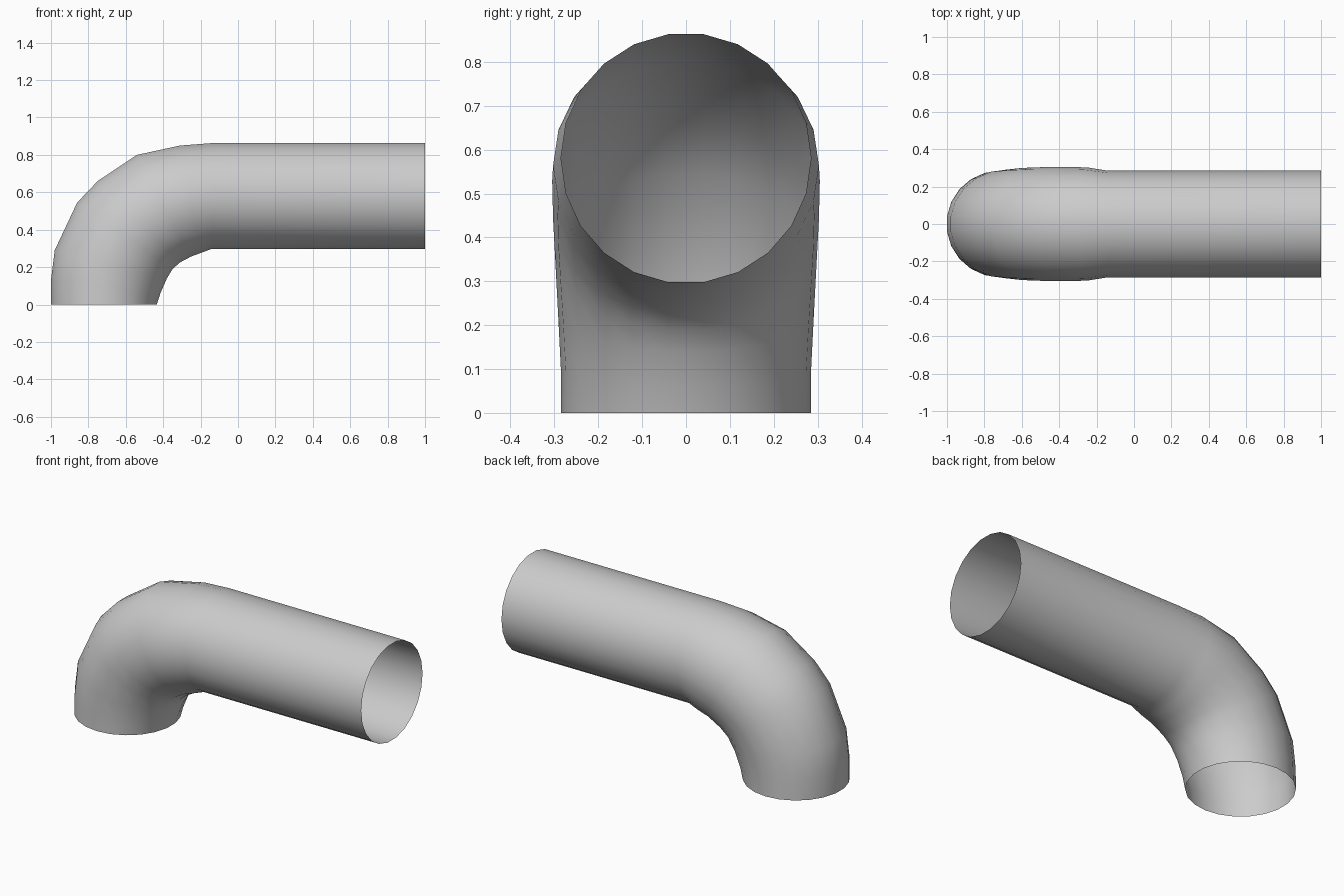
import bpy, bmesh, math
from mathutils import Vector

if "Cube" in bpy.data.objects:
    bpy.data.objects.remove(bpy.data.objects["Cube"])

SIDES = 22

# Each ring: outer (x, z), inner (x, z), half width in y
rings = [
    ((-1.0, 0.0), (-0.434, 0.0), 0.285),
    ((-1.0, 0.13), (-0.415, 0.06), 0.285),
    ((-0.98, 0.29), (-0.38, 0.14), 0.291),
    ((-0.86, 0.545), (-0.35, 0.19), 0.299),
    ((-0.75, 0.66), (-0.31, 0.225), 0.303),
    ((-0.54, 0.80), (-0.25, 0.257), 0.305),
    ((-0.31, 0.85), (-0.195, 0.277), 0.303),
    ((-0.14, 0.863), (-0.14, 0.298), 0.285),
    ((1.0, 0.863), (1.0, 0.298), 0.285),
]

# Open elbow pipe: slightly swollen in the bend, straight to the right
bm = bmesh.new()
loops = []
for outer, inner, width in rings:
    o = Vector((outer[0], 0, outer[1]))
    i = Vector((inner[0], 0, inner[1]))
    centre, radius = (o + i) / 2, (o - i) / 2
    radius /= math.cos(math.pi / SIDES)
    loop = []
    for k in range(SIDES):
        a = 2 * math.pi * (k + 0.5) / SIDES
        loop.append(bm.verts.new(centre + radius * math.cos(a)
                                 + Vector((0, width * math.sin(a), 0))))
    loops.append(loop)
for a, b in zip(loops, loops[1:]):
    for k in range(SIDES):
        n = (k + 1) % SIDES
        bm.faces.new((a[k], a[n], b[n], b[k]))
bmesh.ops.recalc_face_normals(bm, faces=bm.faces)
# Make sure the skin faces outwards
bm.normal_update()
top = max(bm.faces, key=lambda f: f.calc_center_median().z)
if top.normal.z < 0:
    bmesh.ops.reverse_faces(bm, faces=bm.faces)

mesh = bpy.data.meshes.new("elbow_pipe")
bm.to_mesh(mesh)
bm.free()
pipe = bpy.data.objects.new("elbow_pipe", mesh)
bpy.context.collection.objects.link(pipe)
bpy.context.view_layer.objects.active = pipe
pipe.select_set(True)
bpy.ops.object.shade_smooth_by_angle(angle=math.radians(40))
